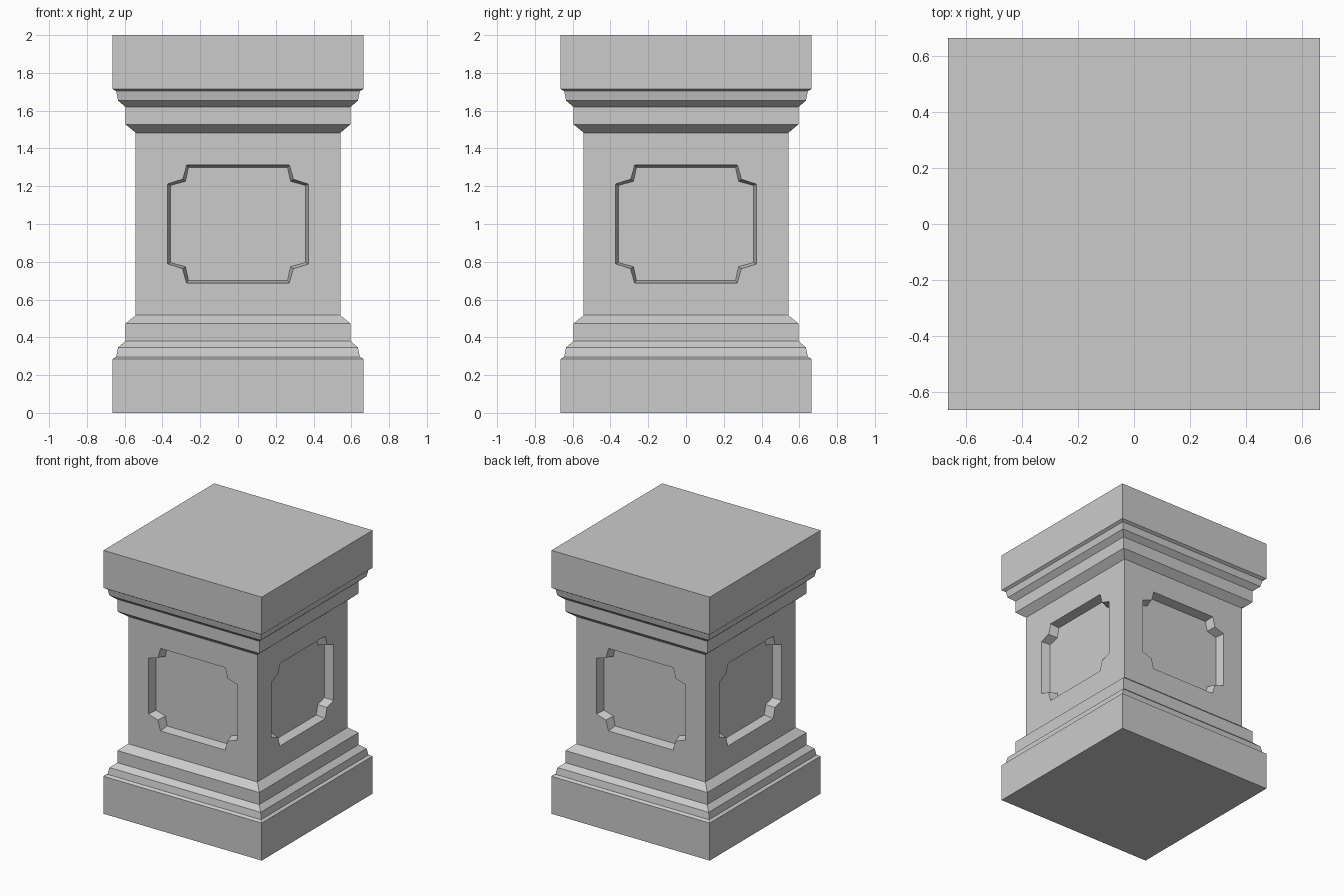
import bpy, bmesh
from math import pi
from mathutils import Matrix

if "Cube" in bpy.data.objects:
    bpy.data.objects.remove(bpy.data.objects["Cube"])


def loft(name, loops):
    """Skin a stack of equal-length point loops and cap both ends."""
    bm = bmesh.new()
    rings = [[bm.verts.new(p) for p in loop] for loop in loops]
    for a, b in zip(rings, rings[1:]):
        for i in range(len(a)):
            j = (i + 1) % len(a)
            bm.faces.new((a[i], a[j], b[j], b[i]))
    bm.faces.new(rings[0])
    bm.faces.new(rings[-1])
    bmesh.ops.recalc_face_normals(bm, faces=bm.faces)
    mesh = bpy.data.meshes.new(name)
    bm.to_mesh(mesh)
    bm.free()
    obj = bpy.data.objects.new(name, mesh)
    bpy.context.collection.objects.link(obj)
    return obj


# Pedestal body: square moulding profile (half width, z), mirrored about z = 1
base = [(0.665, 0), (0.665, 0.285), (0.645, 0.297), (0.635, 0.347),
        (0.596, 0.38), (0.596, 0.472), (0.542, 0.517)]
profile = base + [(w, 2 - z) for w, z in reversed(base)]
pedestal = loft("pedestal", [[(-w, -w, z), (w, -w, z), (w, w, z), (-w, w, z)]
                             for w, z in profile])

# Recessed panels: notched outline, tapering from the shaft face to the floor
mouth = [(0.373, 0.212), (0.293, 0.237), (0.272, 0.313)]
floor = [(0.357, 0.204), (0.278, 0.226), (0.262, 0.299)]
FACE, DEPTH = 0.542, 0.067


def outline(t):
    """Panel outline at depth fraction t (0 = shaft face, 1 = panel floor)."""
    q = [(a + (c - a) * t, b + (d - b) * t)
         for (a, b), (c, d) in zip(mouth, floor)]
    pts = (q + [(-x, z) for x, z in reversed(q)]
           + [(-x, -z) for x, z in q] + [(x, -z) for x, z in reversed(q)])
    return [(x, -FACE + DEPTH * t, 1 + z) for x, z in pts]


bpy.context.view_layer.objects.active = pedestal
for k in range(4):
    cutter = loft("panel_cutter", [outline(-0.3), outline(1)])
    cutter.data.transform(Matrix.Rotation(k * pi / 2, 4, 'Z'))
    cutter.hide_render = True
    mod = pedestal.modifiers.new("panel", 'BOOLEAN')
    mod.operation = 'DIFFERENCE'
    mod.solver = 'EXACT'
    mod.object = cutter
    bpy.ops.object.modifier_apply(modifier=mod.name)
    bpy.data.objects.remove(cutter)
